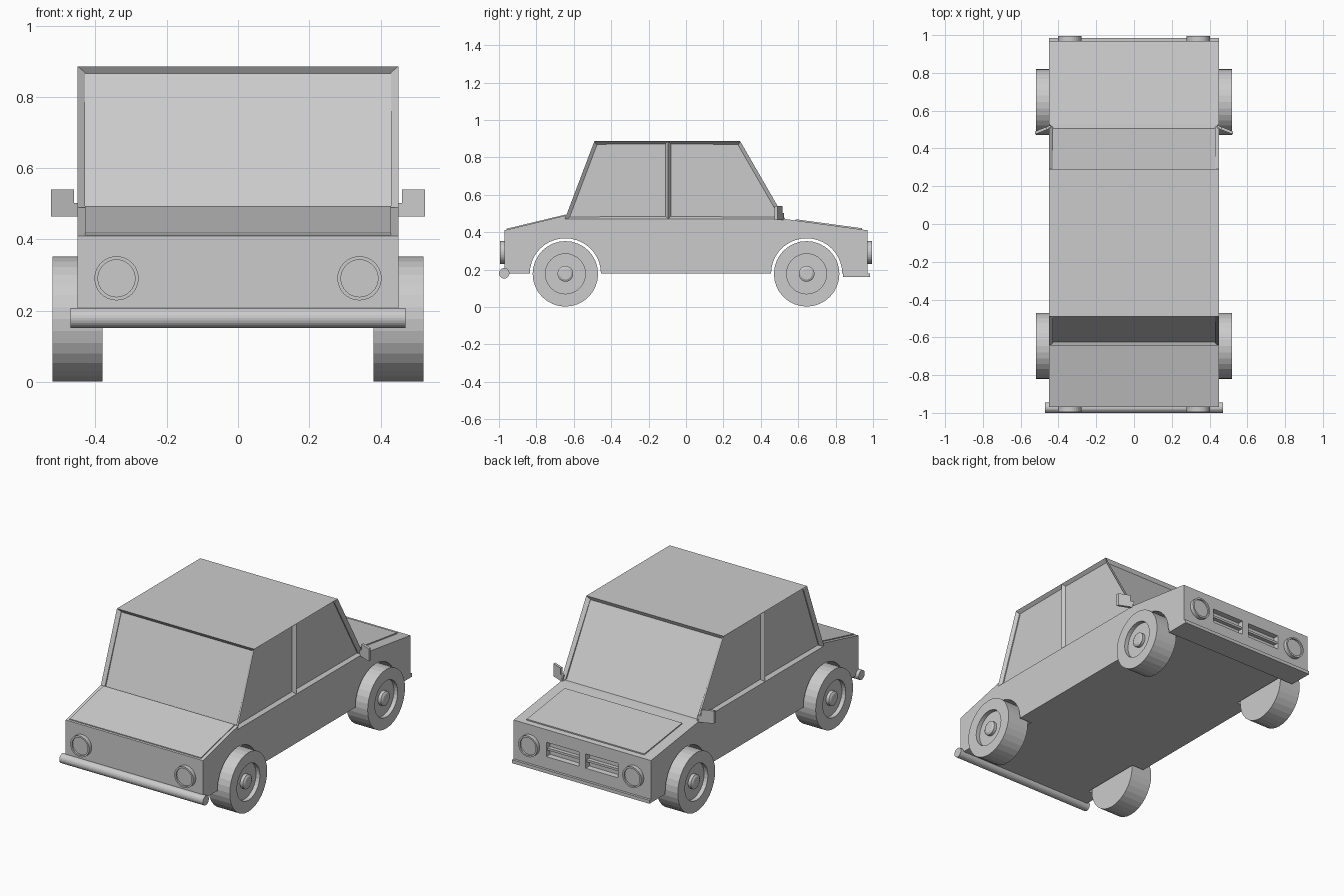
import bpy, bmesh
from math import pi, sin, cos
from mathutils import Vector, Matrix

if "Cube" in bpy.data.objects:
    bpy.data.objects.remove(bpy.data.objects["Cube"])

W = 0.45        # half width of the body
WELL = 0.37     # inner edge of the wheel openings
AXLES = (-0.645, 0.645)
AXLE_Z = 0.177


def finish(bm, name):
    bmesh.ops.remove_doubles(bm, verts=bm.verts, dist=1e-5)
    bmesh.ops.recalc_face_normals(bm, faces=bm.faces)
    me = bpy.data.meshes.new(name)
    bm.to_mesh(me)
    bm.free()
    ob = bpy.data.objects.new(name, me)
    bpy.context.collection.objects.link(ob)
    return ob


def face(bm, pts):
    return bm.faces.new([bm.verts.new(p) for p in pts])


def strip(bm, a, b, x0, x1):
    """Quad sweeping the yz segment a-b from x0 to x1."""
    return face(bm, [(x0, *a), (x1, *a), (x1, *b), (x0, *b)])


def prism(name, prof, x0, x1):
    """Closed yz profile swept along x."""
    bm = bmesh.new()
    for x in (x0, x1):
        face(bm, [(x, *p) for p in prof])
    for a, b in zip(prof, prof[1:] + prof[:1]):
        strip(bm, a, b, x0, x1)
    return finish(bm, name)


def lathe(name, prof, matrix, segs=32):
    """Revolve (radius, height) points about z, then place with matrix."""
    bm = bmesh.new()
    vs = [bm.verts.new((r, 0, h)) for r, h in prof]
    es = [bm.edges.new(p) for p in zip(vs, vs[1:])]
    bmesh.ops.spin(bm, geom=vs + es, axis=(0, 0, 1), cent=(0, 0, 0),
                   angle=2 * pi, steps=segs, use_duplicate=False)
    bmesh.ops.transform(bm, matrix=matrix, verts=bm.verts)
    return finish(bm, name)


# Lower body: hollow shell with open wheel arches
def arch(y):
    return [(y - 0.19 * cos(pi * i / 20), 0.18 + 0.187 * sin(pi * i / 20))
            for i in range(21)]


under = [(-0.97, 0.18)] + arch(AXLES[0]) + arch(AXLES[1]) + [(0.97, 0.18)]
upper = [(0.97, 0.41), (0.53, 0.47), (-0.6476, 0.47), (-0.64, 0.49), (-0.97, 0.41)]
bm = bmesh.new()
for s in (-1, 1):
    face(bm, [(s * W, *p) for p in under + upper])
    for a, b in zip(under, under[1:]):
        strip(bm, a, b, s * WELL, s * W)
strip(bm, under[0], under[-1], -WELL, WELL)
top = upper + [under[0]]
for a, b in zip(top, top[1:]):
    strip(bm, a, b, -W, W)

# Grille end of the body, with two recessed openings
xs = (-W, -0.235, -0.022, 0.022, 0.235, W)
zs = (0.18, 0.25, 0.335, 0.41)
holes = []
for i in range(5):
    for j in range(3):
        f = face(bm, [(xs[i + 1], 0.97, zs[j]), (xs[i], 0.97, zs[j]),
                      (xs[i], 0.97, zs[j + 1]), (xs[i + 1], 0.97, zs[j + 1])])
        if j == 1 and i in (1, 3):
            holes.append(f)
bm.normal_update()
bmesh.ops.inset_individual(bm, faces=holes, thickness=0.004, depth=-0.03)
finish(bm, "lower_body")

# Cabin: every window is an inset, pushed-in face
rear, front = [(-0.6476, 0.47), (-0.49, 0.886)], [(0.29, 0.886), (0.53, 0.47)]
mid = [(-0.095, 0.47), (-0.095, 0.886)]
bm = bmesh.new()
panes = []
for s in (-1, 1):
    for quad in (rear + mid[::-1], mid + front):
        panes.append(face(bm, [(s * W, *p) for p in quad]))
panes += [strip(bm, *rear, -W, W), strip(bm, *front, -W, W)]
strip(bm, rear[1], mid[1], -W, W)
strip(bm, mid[1], front[0], -W, W)
strip(bm, rear[0], mid[0], -W, W)
strip(bm, mid[0], front[1], -W, W)
bmesh.ops.remove_doubles(bm, verts=bm.verts, dist=1e-5)
bmesh.ops.recalc_face_normals(bm, faces=bm.faces)
bmesh.ops.inset_individual(bm, faces=panes, thickness=0.02, depth=-0.02)
finish(bm, "cabin")

# Raised lid panels
prism("grille_end_lid", [(0.585, 0.45), (0.585, 0.469), (0.94, 0.421), (0.94, 0.40)],
      -0.385, 0.385)
prism("bumper_end_lid", [(-0.96, 0.40), (-0.96, 0.418), (-0.645, 0.494), (-0.645, 0.475)],
      -0.43, 0.43)

# Grille slats and lower lip
for s in (-1, 1):
    prism("grille_slat", [(0.935, 0.286), (0.963, 0.286), (0.963, 0.299), (0.935, 0.299)],
          s * 0.022, s * 0.235)
prism("lower_lip", [(0.84, 0.16), (0.985, 0.16), (0.985, 0.18), (0.84, 0.18)], -W, W)

# Round bumper bar
lathe("bumper_bar", [(0, -0.47), (0.028, -0.47), (0.028, 0.47), (0, 0.47)],
      Matrix.Translation((0, -0.972, 0.18)) @ Matrix.Rotation(pi / 2, 4, 'Y'), 24)

# Lamps on both ends
lamp = [(0.062, -0.01), (0.062, 0.024), (0.052, 0.024), (0.052, 0.014), (0, 0.014)]
for sy in (-1, 1):
    for sx in (-1, 1):
        lathe("lamp", lamp, Matrix.Translation((sx * 0.341, sy * 0.97, 0.291))
              @ Matrix.Rotation(-sy * pi / 2, 4, 'X'))

# Wheels with recessed rim and hub
wheel = [(0, 0.38), (0.175, 0.38), (0.175, 0.52), (0.107, 0.52), (0.107, 0.495),
         (0.042, 0.495), (0.042, 0.513), (0.03, 0.52), (0, 0.52)]
for y in AXLES:
    for s in (-1, 1):
        lathe("wheel", wheel, Matrix.Translation((0, y, AXLE_Z))
              @ Matrix.Rotation(s * pi / 2, 4, 'Y'))

# Slanted door mirrors on short arms
outline = [(0.44, 0.465), (0.525, 0.465), (0.525, 0.54), (0.46, 0.54),
           (0.46, 0.503), (0.44, 0.503)]
for s in (-1, 1):
    bm = bmesh.new()
    f = face(bm, [(s * x, 0.5 - (x - 0.46) * 0.4, z) for x, z in outline])
    ext = bmesh.ops.extrude_face_region(bm, geom=[f], use_keep_orig=True)
    bmesh.ops.translate(bm, vec=Vector((0, 0.016, 0)),
                        verts=[g for g in ext["geom"] if isinstance(g, bmesh.types.BMVert)])
    finish(bm, "door_mirror")
